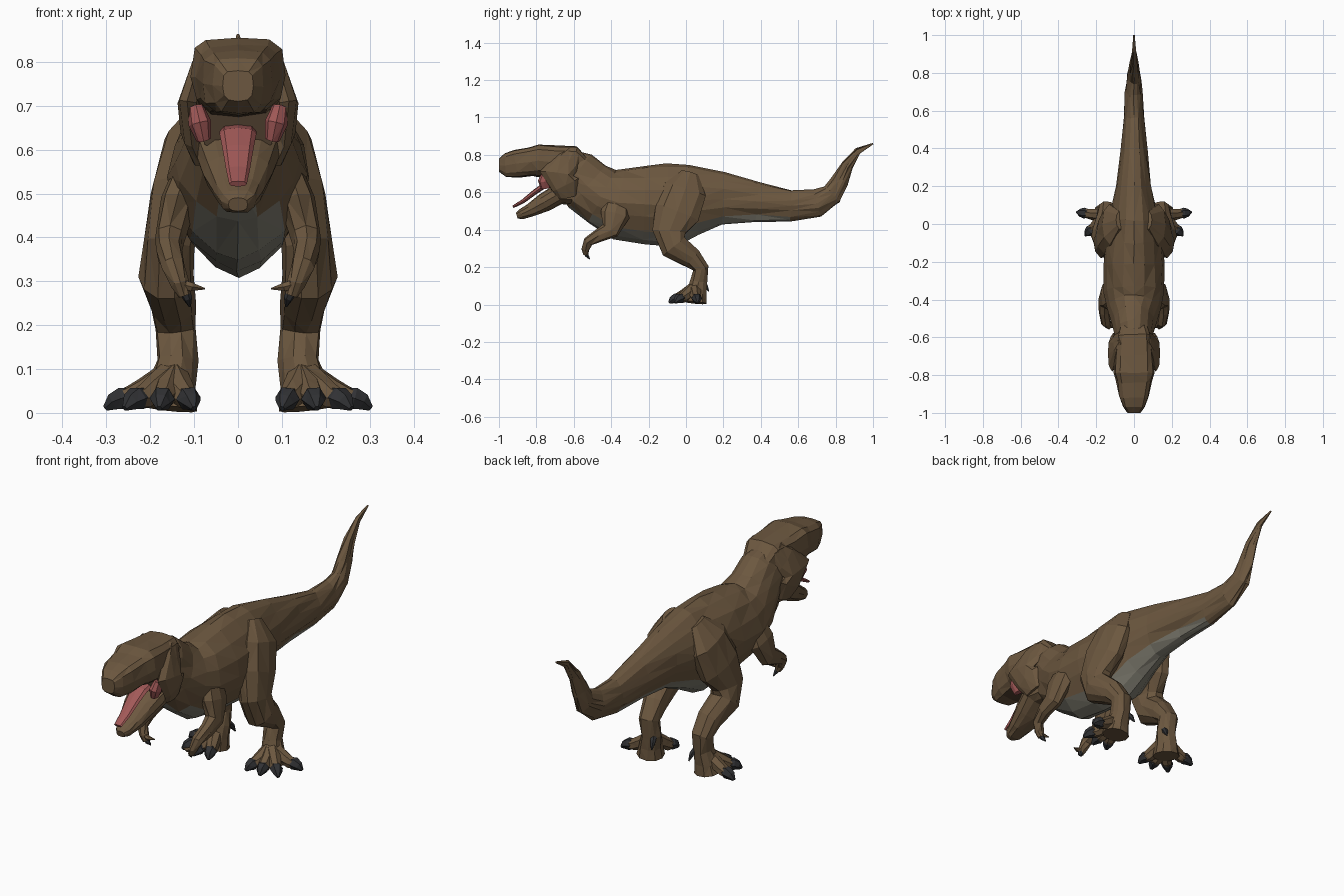
import bpy, bmesh, math, random
from mathutils import Vector

random.seed(4)


def material(name, rgb):
    m = bpy.data.materials.new(name)
    m.diffuse_color = (*rgb, 1)
    return m


BROWN = material("brown hide", (0.150, 0.096, 0.050))
BELLY = material("grey belly", (0.210, 0.200, 0.160))
CLAW = material("dark claw", (0.030, 0.031, 0.034))
PINK = material("pink flesh", (0.360, 0.100, 0.096))
MOUTH = material("dark mouth", (0.070, 0.044, 0.025))


def spow(v, e):
    return math.copysign(abs(v) ** e, v)


def loft(name, rings, mats, n=8, p=2.0, rule=None, mirror=False, jitter=0.0, low=None):
    """Skin rings (x, y, z, half width, half depth) strung along a path.
    p is the roundness exponent, low the one used for the underside."""
    pts = [Vector(r[:3]) for r in rings]
    span = (pts[-1] - pts[0]).normalized()
    sideways = abs(span.x) > 0.6
    bm = bmesh.new()
    loops = []
    for i, r in enumerate(rings):
        t = (pts[min(i + 1, len(pts) - 1)] - pts[max(i - 1, 0)]).normalized()
        if sideways:
            side = t.cross(Vector((0, 0, 1))).normalized()
        else:
            side = (Vector((1, 0, 0)) - t * t.x).normalized()
        up = t.cross(side)
        loop = []
        for j in range(n):
            a = 2 * math.pi * j / n
            e = 2 / (low if low and j > n / 2 else p)
            co = pts[i] + side * r[3] * spow(math.cos(a), e) + up * r[4] * spow(math.sin(a), e)
            if 0 < i < len(rings) - 1:
                co += Vector([random.uniform(-jitter, jitter) for _ in range(3)])
            co.z = max(co.z, 0)
            loop.append(bm.verts.new(co))
        loops.append(loop)
    for i in range(len(loops) - 1):
        for j in range(n):
            k = (j + 1) % n
            f = bm.faces.new((loops[i][j], loops[i][k], loops[i + 1][k], loops[i + 1][j]))
            f.material_index = rule(i, j) if rule else 0
    bm.faces.new(loops[0])
    bm.faces.new(loops[-1])
    bmesh.ops.recalc_face_normals(bm, faces=bm.faces)
    bmesh.ops.triangulate(bm, faces=bm.faces)
    me = bpy.data.meshes.new(name)
    bm.to_mesh(me)
    bm.free()
    for m in mats:
        me.materials.append(m)
    ob = bpy.data.objects.new(name, me)
    bpy.context.collection.objects.link(ob)
    if mirror:
        mod = ob.modifiers.new("mirror", 'MIRROR')
        mod.use_axis[0] = True
        mod.use_mirror_merge = False
    return ob


# Tail, torso and neck in one skin: y, z, half width, half height
tail = [(1.0, .86, .004, .004), (.92, .822, .012, .018), (.86, .745, .02, .032),
        (.82, .66, .028, .046), (.78, .59, .037, .06), (.70, .543, .046, .073),
        (.56, .528, .056, .084), (.38, .548, .071, .106), (.2, .565, .093, .14)]
torso = [(.04, .56, .128, .19), (-.08, .53, .15, .222), (-.22, .535, .16, .210),
         (-.36, .54, .158, .192), (-.45, .575, .142, .16), (-.53, .63, .115, .152),
         (-.59, .70, .10, .135), (-.66, .74, .085, .10)]
loft("body", [(0, *r) for r in tail + torso], [BROWN, BELLY], 16, 1.9,
     lambda i, j: int(6 <= i <= 12 and 10 <= j <= 13 or i == 13 and j in (11, 12)),
     jitter=.004, low=1.7)

# Skull and snout: y, bottom, top, half width
skull = [(-.54, .68, .78, .07), (-.60, .66, .85, .092), (-.70, .67, .85, .10),
         (-.79, .68, .857, .106), (-.83, .685, .842, .094), (-.91, .675, .828, .081),
         (-.965, .68, .81, .06), (-1.0, .71, .78, .035)]
loft("skull", [(0, y, (a + b) / 2, w, (b - a) / 2) for y, a, b, w in skull],
     [BROWN, MOUTH], 12, 3.8, lambda i, j: int(i < 5 and j in (8, 9)), jitter=.003, low=2.8)

# Open lower jaw
jaw = [(-.60, .60, .085, .07), (-.68, .59, .097, .055), (-.76, .545, .078, .05),
       (-.83, .505, .056, .037), (-.88, .482, .04, .028), (-.905, .475, .022, .016)]
loft("lower_jaw", [(0, *r) for r in jaw], [BROWN], 12, 2.5, jitter=.002)
loft("throat", [(0, -.62, .66, .09, .06), (0, -.725, .65, .088, .055)], [MOUTH], 10, 3)
loft("tongue", [(0, -.70, .645, .042, .016), (0, -.76, .635, .042, .016), (0, -.81, .60, .035, .014),
                (0, -.87, .553, .027, .011), (0, -.925, .522, .02, .007)], [PINK], 8, 2.5)

# Jaw muscles and mouth corners
loft("jaw_muscle", [(.07, -.60, .82, .012, .04), (.09, -.63, .765, .02, .07),
                    (.114, -.69, .70, .026, .09), (.107, -.645, .64, .022, .078),
                    (.085, -.63, .575, .018, .05)],
     [BROWN], 8, mirror=True, jitter=.003)
loft("mouth_corner", [(.096, -.745, .695, .019, .028), (.087, -.755, .66, .026, .037),
                      (.078, -.75, .622, .017, .027)], [PINK], 8, mirror=True)

# Hind legs
loft("leg", [(.072, .02, .70, .025, .05), (.112, -.005, .61, .056, .12), (.137, -.05, .49, .064, .125),
             (.157, -.09, .385, .058, .093), (.164, -.065, .31, .064, .076), (.148, .03, .25, .053, .058),
             (.142, .08, .195, .049, .045), (.14, .066, .12, .047, .046),
             (.15, .055, .06, .055, .055), (.155, .05, .01, .062, .062)],
     [BROWN], 10, 2.1, mirror=True, jitter=.004)

# Toes fan out from the foot, each ending in a claw
ROOT = Vector((.15, .045, 0))
for k, tip in enumerate([(.10, -.085), (.18, -.09), (.258, -.06), (.303, .062)]):
    end = Vector((*tip, 0))

    def ring(f, z, r):
        c = ROOT.lerp(end, f)
        return (c.x, c.y, z, r, r)

    loft(f"toe_{k + 1}", [ring(.05, .085, .034), ring(.4, .052, .032), ring(.62, .036, .028),
                          ring(.78, .03, .022)], [BROWN], 7, mirror=True, jitter=.002)
    loft(f"toe_claw_{k + 1}", [ring(.60, .038, .022), ring(.74, .033, .029), ring(.88, .025, .022),
                               ring(1, .01, .007)], [CLAW], 6, mirror=True)
loft("heel_claw", [(.115, .085, .12, .016, .016), (.105, .105, .10, .013, .013),
                   (.10, .122, .07, .003, .003)], [CLAW], 6, mirror=True)

# Small arms with two fingers
loft("arm", [(.105, -.36, .58, .03, .06), (.138, -.38, .48, .04, .08), (.155, -.405, .395, .034, .05),
             (.158, -.465, .37, .029, .035), (.147, -.522, .335, .026, .027),
             (.132, -.538, .295, .022, .022), (.122, -.535, .268, .014, .014)],
     [BROWN], 8, mirror=True, jitter=.003)
loft("inner_finger", [(.135, -.535, .295, .014, .014), (.105, -.54, .287, .011, .011),
                      (.076, -.53, .283, .002, .002)], [BROWN], 6, mirror=True)
loft("finger_claw", [(.124, -.535, .28, .013, .013), (.115, -.53, .262, .011, .011),
                     (.11, -.515, .243, .003, .003)], [CLAW], 6, mirror=True)
